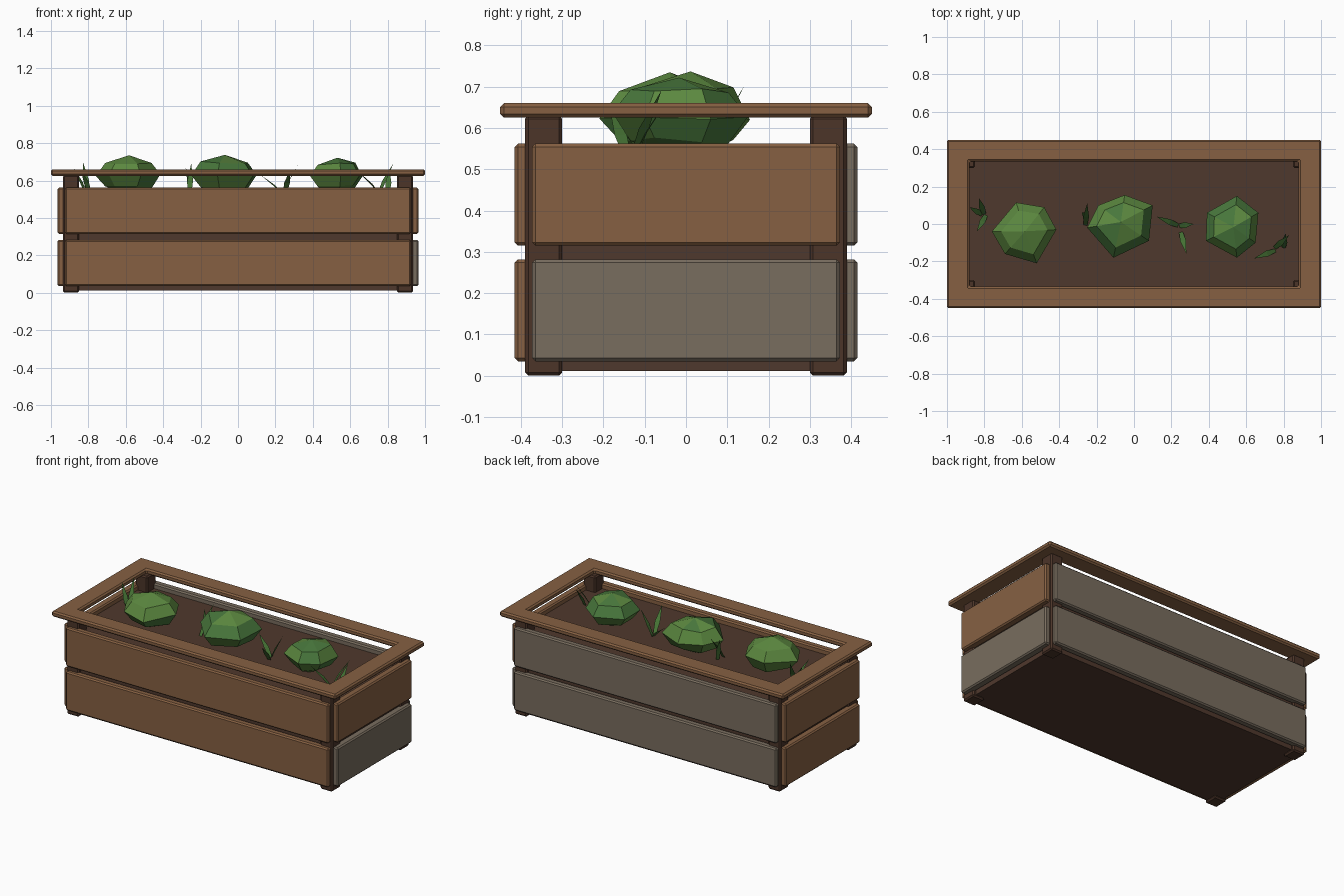
import bpy, bmesh, random
from mathutils import Vector

if "Cube" in bpy.data.objects:
    bpy.data.objects.remove(bpy.data.objects["Cube"])

random.seed(4)


def mat(name, rgb):
    m = bpy.data.materials.new(name)
    m.diffuse_color = (*rgb, 1)
    m.use_nodes = True
    m.node_tree.nodes["Principled BSDF"].inputs["Base Color"].default_value = m.diffuse_color
    return m


WOOD = mat("brown wood", (0.24, 0.118, 0.055))
GREY = mat("weathered grey wood", (0.19, 0.153, 0.113))
DARK = mat("dark post wood", (0.072, 0.035, 0.022))
SOIL = mat("soil", (0.078, 0.040, 0.026))
LEAF = mat("leaf green", (0.105, 0.245, 0.05))
LEAF2 = mat("deep leaf green", (0.065, 0.185, 0.045))
BLADE = mat("grass green", (0.06, 0.17, 0.035))


def finish(name, bm, mats, bevel=0):
    bmesh.ops.recalc_face_normals(bm, faces=bm.faces)
    me = bpy.data.meshes.new(name)
    bm.to_mesh(me)
    bm.free()
    for m in mats:
        me.materials.append(m)
    ob = bpy.data.objects.new(name, me)
    bpy.context.collection.objects.link(ob)
    if bevel:
        b = ob.modifiers.new("bevel", 'BEVEL')
        b.width, b.segments = bevel, 1
    return ob


def box(name, lo, hi, m, bevel=0.008):
    bm = bmesh.new()
    bmesh.ops.create_cube(bm, size=1)
    for v in bm.verts:
        v.co = Vector([(l + h) / 2 + c * (h - l) for l, h, c in zip(lo, hi, v.co)])
    return finish(name, bm, [m], bevel)


# corner posts
for sx in (-1, 1):
    for sy in (-1, 1):
        xs, ys = sorted((sx * 0.85, sx * 0.935)), sorted((sy * 0.30, sy * 0.39))
        box("corner_post", (xs[0], ys[0], 0), (xs[1], ys[1], 0.63), DARK)

# soil body
box("soil", (-0.915, -0.37, 0.012), (0.915, 0.37, 0.53), SOIL, 0)

# planks: two rows on each side
for row, z in enumerate((0.035, 0.315)):
    h = z + 0.247
    box("front_plank", (-0.925, -0.415, z), (0.925, -0.37, h), WOOD)
    box("back_plank", (-0.925, 0.37, z), (0.925, 0.415, h), GREY)
    box("left_plank", (-0.965, -0.373, z), (-0.915, 0.373, h), WOOD)
    box("right_plank", (0.915, -0.373, z), (0.965, 0.373, h), WOOD if row else GREY)

# top rim frame
bm = bmesh.new()
rings = []
for x, y, z in ((1, .45, .66), (1, .45, .625), (.88, .335, .625), (.88, .335, .66)):
    rings.append([bm.verts.new((x * a, y * b, z)) for a, b in ((-1, -1), (1, -1), (1, 1), (-1, 1))])
for i in range(4):
    p, q = rings[i], rings[(i + 1) % 4]
    for k in range(4):
        n = (k + 1) % 4
        bm.faces.new((p[k], p[n], q[n], q[k]))
finish("top_rim", bm, [WOOD], 0.009)


# faceted shrubs: widest outline scaled along a squashed profile
def shrub(outline, top):
    n = len(outline)
    cx, cy = (sum(p[i] for p in outline) / n for i in (0, 1))
    mid, hgt = 0.628, top - 0.628
    bm = bmesh.new()
    levels = []
    for s, f in ((0.72, 0.63), (1.0, 0.0), (0.72, -0.6)):
        levels.append([bm.verts.new((cx + (x - cx) * s, cy + (y - cy) * s,
                                     mid + f * hgt + random.uniform(-.009, .009)))
                       for x, y in outline])
    peak = bm.verts.new((cx, cy, top))
    base = bm.verts.new((cx, cy, 0.515))
    for k in range(n):
        j = (k + 1) % n
        bm.faces.new((peak, levels[0][k], levels[0][j]))
        bm.faces.new((base, levels[2][j], levels[2][k]))
        for a, b in zip(levels, levels[1:]):
            bm.faces.new((a[k], b[k], b[j], a[j]))
    for f in bm.faces:
        f.material_index = int(random.random() < 0.3)
    finish("shrub", bm, [LEAF, LEAF2])


shrub([(-.63, .115), (-.48, .09), (-.415, -.03), (-.52, -.21), (-.69, -.16), (-.76, -.04)], .735)
shrub([(-.05, .155), (.10, .10), (.08, -.09), (-.11, -.18), (-.25, -.02), (-.19, .10)], .737)
shrub([(.55, .15), (.665, .06), (.65, -.10), (.55, -.18), (.385, -.09), (.39, .06)], .722)

# grass blades: base x, y then tip x, y, z
for bx, by, tx, ty, tz in (
        (-.80, .05, -.83, .14, .70), (-.81, .05, -.88, .09, .67), (-.79, .05, -.84, -.04, .66),
        (-.26, -.01, -.25, .11, .69), (-.25, .04, -.28, .06, .67),
        (.24, -.01, .12, .04, .63), (.24, -.01, .32, 0, .685), (.25, -.04, .28, -.16, .66),
        (.76, -.14, .64, -.185, .65), (.75, -.13, .83, -.06, .69), (.80, -.13, .81, -.05, .66)):
    b, t = Vector((bx, by, 0.525)), Vector((tx, ty, tz))
    side = (t - b).cross(Vector((0, 0, 1))).normalized() * 0.016
    m = b.lerp(t, 0.4) + Vector((0, 0, 0.008))
    bm = bmesh.new()
    vs = [bm.verts.new(p) for p in (b - side * .6, b + side * .6, m + side, t, m - side)]
    bm.faces.new((vs[0], vs[1], vs[2], vs[4]))
    bm.faces.new((vs[4], vs[2], vs[3]))
    finish("grass_blade", bm, [BLADE])
